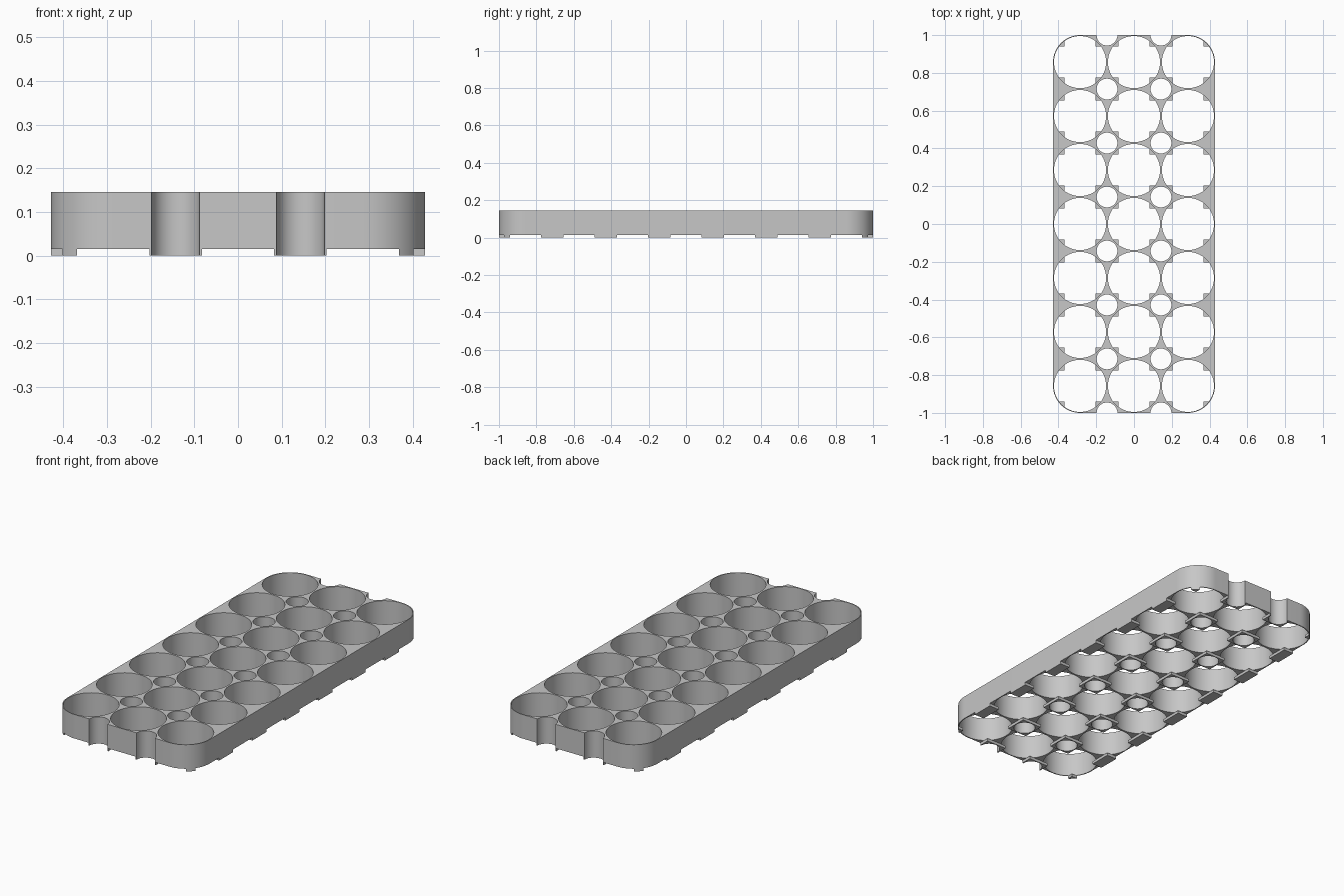
import bpy
import bmesh
import math
from mathutils import Matrix

if "Cube" in bpy.data.objects:
    bpy.data.objects.remove(bpy.data.objects["Cube"], do_unlink=True)

COLS, ROWS = 3, 7
PITCH = 2 / ROWS
HALF_X, HALF_Y = COLS * PITCH / 2, ROWS * PITCH / 2
HEIGHT, FOOT_H, FOOT_HALF = 0.146, 0.015, 0.06
CELL_R, VENT_R = 0.138, 0.055

grey = bpy.data.materials.new("plain grey")
grey.use_nodes = True
colour = (0.57, 0.57, 0.57, 1)
grey.diffuse_color = colour
grey.node_tree.nodes["Principled BSDF"].inputs["Base Color"].default_value = colour


def finish(name, bm):
    bmesh.ops.recalc_face_normals(bm, faces=bm.faces)
    mesh = bpy.data.meshes.new(name)
    bm.to_mesh(mesh)
    bm.free()
    mesh.materials.append(grey)
    obj = bpy.data.objects.new(name, mesh)
    bpy.context.collection.objects.link(obj)
    return obj


def rounded_slab(name, z0, z1, steps=16):
    """Upright slab with quarter-round corners one half pitch in radius."""
    r = PITCH / 2
    bm = bmesh.new()
    ring = []
    for k, (sx, sy) in enumerate([(1, 1), (-1, 1), (-1, -1), (1, -1)]):
        for i in range(steps + 1):
            a = (k + i / steps) * math.pi / 2
            ring.append(bm.verts.new((sx * (HALF_X - r) + r * math.cos(a),
                                      sy * (HALF_Y - r) + r * math.sin(a), z0)))
    base = bm.faces.new(ring)
    top = bmesh.ops.extrude_face_region(bm, geom=[base])["geom"]
    verts = [v for v in top if isinstance(v, bmesh.types.BMVert)]
    bmesh.ops.translate(bm, verts=verts, vec=(0, 0, z1 - z0))
    return finish(name, bm)


def cylinders(name, centres, radius, segments):
    bm = bmesh.new()
    for x, y in centres:
        bmesh.ops.create_cone(bm, cap_ends=True, segments=segments, radius1=radius,
                              radius2=radius, depth=1, matrix=Matrix.Translation((x, y, 0)))
    return finish(name, bm)


def boolean(obj, cutter, operation):
    mod = obj.modifiers.new("cut", "BOOLEAN")
    mod.operation, mod.solver, mod.object = operation, "EXACT", cutter
    bpy.context.view_layer.objects.active = obj
    bpy.ops.object.modifier_apply(modifier=mod.name)


# Grid positions: cells, and the corners where four cells meet
cells = [((i - (COLS - 1) / 2) * PITCH, (j - (ROWS - 1) / 2) * PITCH)
         for i in range(COLS) for j in range(ROWS)]
corners = [((i - COLS / 2) * PITCH, (j - ROWS / 2) * PITCH)
           for i in range(COLS + 1) for j in range(ROWS + 1)]
vents = [c for c in corners if abs(c[0]) < HALF_X - PITCH / 2]

cell_cutter = cylinders("cell_cutter", cells, CELL_R, 64)
vent_cutter = cylinders("vent_cutter", vents, VENT_R, 48)
outline = rounded_slab("outline_cutter", -1, 1)

# Tray body with cell sockets and vent holes
body = rounded_slab("tray_body", FOOT_H, HEIGHT)
boolean(body, cell_cutter, "DIFFERENCE")
boolean(body, vent_cutter, "DIFFERENCE")

# Square feet that also form the corner ledges under each socket
bm = bmesh.new()
for x, y in corners:
    size = Matrix.Diagonal((2 * FOOT_HALF, 2 * FOOT_HALF, FOOT_H, 1))
    bmesh.ops.create_cube(bm, size=1, matrix=Matrix.Translation((x, y, FOOT_H / 2)) @ size)
feet = finish("support_feet", bm)
boolean(feet, outline, "INTERSECT")
boolean(feet, vent_cutter, "DIFFERENCE")

for cutter in (cell_cutter, vent_cutter, outline):
    bpy.data.objects.remove(cutter, do_unlink=True)

# Smooth curved walls, crisp rims
for obj in (body, feet):
    bpy.ops.object.select_all(action="DESELECT")
    obj.select_set(True)
    bpy.context.view_layer.objects.active = obj
    bpy.ops.object.shade_smooth_by_angle(angle=math.radians(30))
